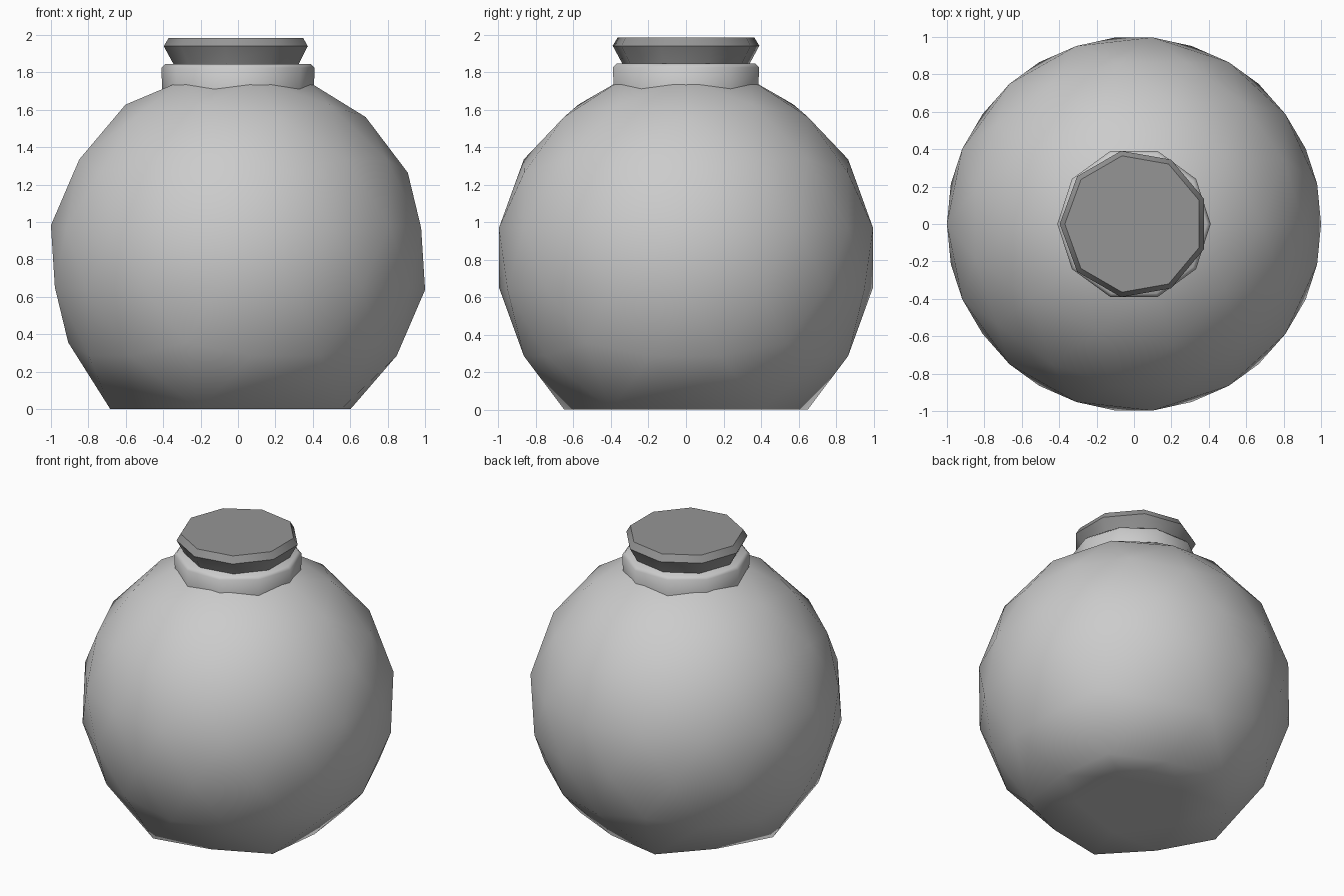
import bpy, bmesh, math
from mathutils import Vector

if "Cube" in bpy.data.objects:
    bpy.data.objects.remove(bpy.data.objects["Cube"])

R, CZ = 1.015, 0.81


def finish(bm, name, angle, color=None):
    bmesh.ops.recalc_face_normals(bm, faces=bm.faces[:])
    me = bpy.data.meshes.new(name)
    bm.to_mesh(me)
    bm.free()
    ob = bpy.data.objects.new(name, me)
    bpy.context.collection.objects.link(ob)
    bpy.ops.object.select_all(action='DESELECT')
    ob.select_set(True)
    bpy.context.view_layer.objects.active = ob
    bpy.ops.object.shade_smooth_by_angle(angle=math.radians(angle))
    if color:
        mat = bpy.data.materials.new(name + "_material")
        mat.diffuse_color = color
        mat.use_nodes = True
        mat.node_tree.nodes["Principled BSDF"].inputs["Base Color"].default_value = mat.diffuse_color
        me.materials.append(mat)
    return ob


def lathe(name, profile, sides, start, angle, color=None):
    """Low-poly turned solid from (radius, z) points, capped at both ends."""
    bm = bmesh.new()
    rings = []
    for r, z in profile:
        ring = []
        for i in range(sides):
            a = start + math.tau * i / sides
            ring.append(bm.verts.new((r * math.cos(a), r * math.sin(a), z)))
        rings.append(ring)
    for lo, hi in zip(rings, rings[1:]):
        for i in range(sides):
            j = (i + 1) % sides
            bm.faces.new((lo[i], lo[j], hi[j], hi[i]))
    bm.faces.new(rings[0][::-1])
    bm.faces.new(rings[-1])
    return finish(bm, name, angle, color)


# Flask body: icosahedral sphere with each edge split in three, base flattened
def ring_point(deg, z):
    r = math.sqrt(1 - z * z)
    a = math.radians(deg)
    return Vector((r * math.cos(a), r * math.sin(a), z))


Z = 1 / math.sqrt(5)
north = Vector((0, 0, 1))
upper = [ring_point(72 * k, Z) for k in range(5)]
lower = [ring_point(36 + 72 * k, -Z) for k in range(5)]
points = [north] + upper
for k in range(5):
    u, v, w = upper[k], upper[(k + 1) % 5], lower[k]
    for a, b in ((north, u), (u, v), (u, w), (v, w)):
        points += [a.slerp(b, 1 / 3), a.slerp(b, 2 / 3)]
    for apex in (north, w):
        points.append((apex.slerp(u, 2 / 3) + apex.slerp(v, 2 / 3)).normalized())
points += [-p for p in points]

bm = bmesh.new()
for p in points:
    bm.verts.new(p * R + Vector((0, 0, CZ)))
bmesh.ops.remove_doubles(bm, verts=bm.verts[:], dist=0.001)
bmesh.ops.convex_hull(bm, input=bm.verts[:])
for v in bm.verts:
    if v.co.z < 0.1:
        v.co.z = 0
finish(bm, "flask_body", 75)

# Ten-sided neck collar with a softened rim
lathe("flask_neck", [(0.405, 1.70), (0.41, 1.825), (0.39, 1.845)], 10, 0, 50)

# Nine-sided tapered stopper
lathe("stopper", [(0.33, 1.80), (0.345, 1.845), (0.397, 1.94), (0.37, 1.985)],
      9, math.pi, 50, (0.3, 0.3, 0.3, 1))
